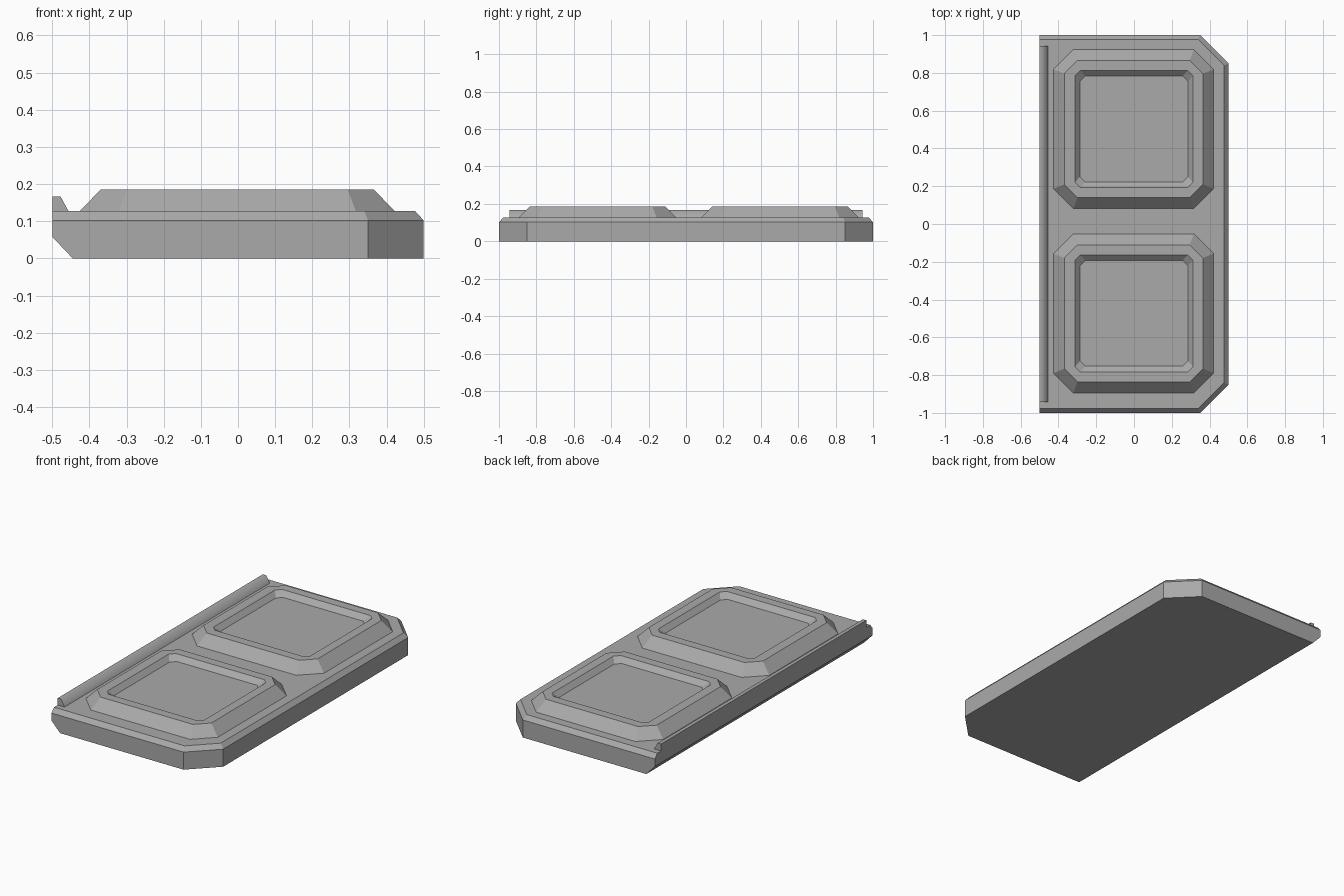
import bpy
import bmesh
from math import radians

cube = bpy.data.objects.get("Cube")
if cube:
    bpy.data.objects.remove(cube, do_unlink=True)

GREY = (0.4, 0.4, 0.4, 1)
grey = bpy.data.materials.new("plain grey")
grey.use_nodes = True
grey.diffuse_color = GREY
grey.node_tree.nodes["Principled BSDF"].inputs["Base Color"].default_value = GREY


def loft(name, rings):
    """Join matching rings of points into a closed solid."""
    bm = bmesh.new()
    loops = [[bm.verts.new(p) for p in ring] for ring in rings]
    n = len(loops[0])
    for low, high in zip(loops, loops[1:]):
        for i in range(n):
            j = (i + 1) % n
            bm.faces.new((low[i], low[j], high[j], high[i]))
    bm.faces.new(loops[0][::-1])
    bm.faces.new(loops[-1])
    bmesh.ops.recalc_face_normals(bm, faces=bm.faces)
    mesh = bpy.data.meshes.new(name)
    bm.to_mesh(mesh)
    bm.free()
    mesh.materials.append(grey)
    obj = bpy.data.objects.new(name, mesh)
    bpy.context.collection.objects.link(obj)
    return obj


def slab_ring(left, right, half_y, cut_x, cut_y, z):
    """Rectangle with both corners on the +x side cut off."""
    half = [(left, -half_y), (cut_x, -half_y), (right, -cut_y)]
    return [(x, y, z) for x, y in half + [(x, -y) for x, y in half[::-1]]]


def octagon(cx, cy, hx, hy, cut, z):
    """Rectangle with all four corners cut off."""
    a, b = hx - cut, hy - cut
    pts = [(-a, -hy), (a, -hy), (hx, -b), (hx, b), (a, hy), (-a, hy), (-hx, b), (-hx, -b)]
    return [(cx + x, cy + y, z) for x, y in pts]


# Base slab, undercut along one long edge and bevelled along the others
loft("base_slab", [
    slab_ring(-0.445, 0.5, 1, 0.35, 0.85, 0),
    slab_ring(-0.5, 0.5, 1, 0.35, 0.85, 0.058),
    slab_ring(-0.5, 0.5, 1, 0.35, 0.85, 0.102),
    slab_ring(-0.5, 0.477, 0.977, 0.34, 0.84, 0.127),
])

# Two raised panels, each with a sunken centre
for name, y in (("front_panel", -0.473), ("back_panel", 0.503)):
    loft(name, [
        octagon(-0.002, y, 0.426, 0.423, 0.106, 0.125),
        octagon(-0.002, y, 0.367, 0.363, 0.07, 0.186),
        octagon(0, y, 0.312, 0.31, 0.028, 0.186),
        octagon(0, y, 0.286, 0.28, 0.028, 0.158),
    ])

# Raised lip along the undercut edge
profile = [(-0.5, 0.125), (-0.455, 0.125), (-0.478, 0.167), (-0.5, 0.167)]
lip = loft("edge_lip", [[(x, y, z) for x, z in profile] for y in (-0.943, 0.943)])
bpy.ops.object.select_all(action="DESELECT")
lip.select_set(True)
bpy.context.view_layer.objects.active = lip
bpy.ops.object.shade_smooth_by_angle(angle=radians(65))
